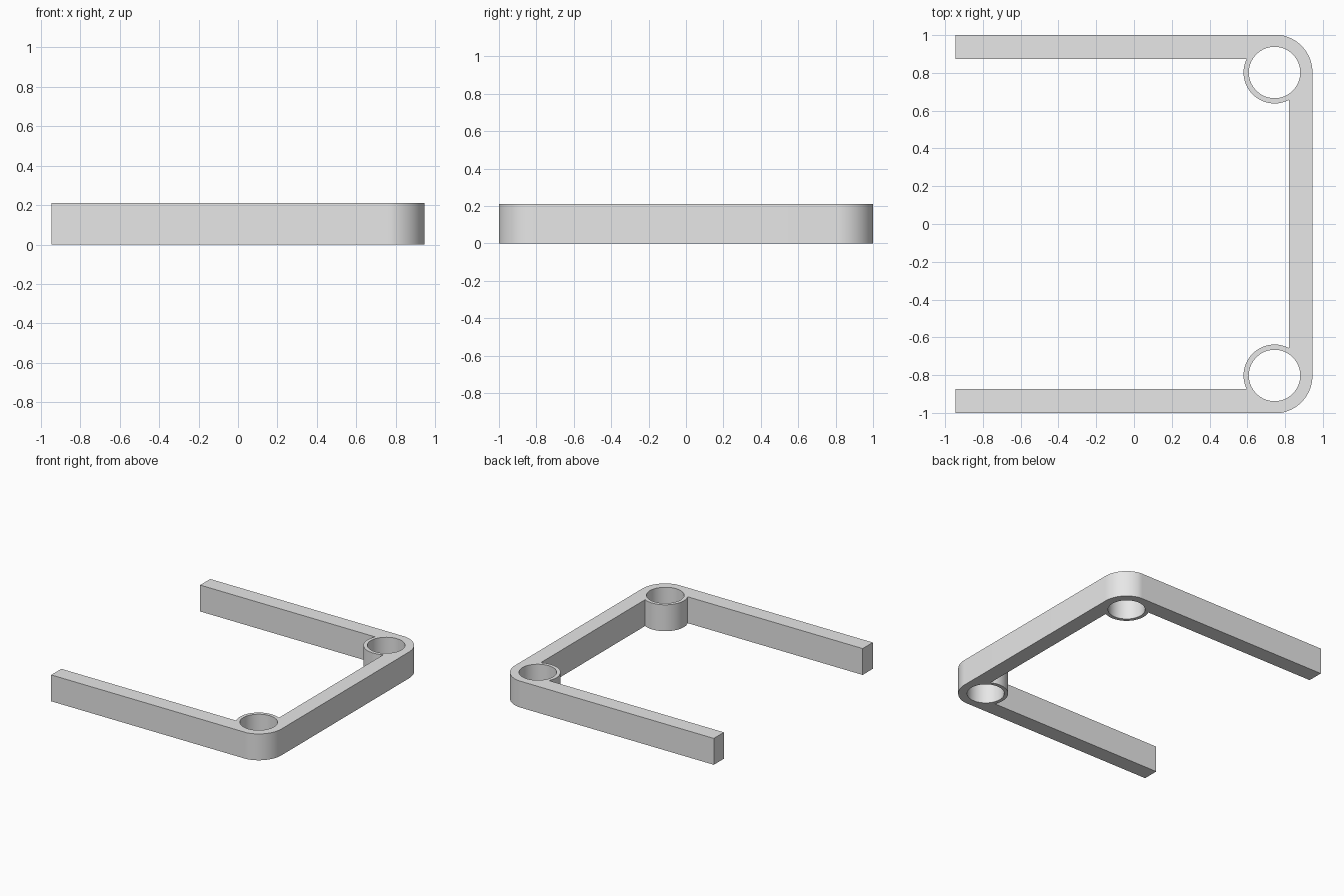
import bpy
from math import cos, sin, pi, sqrt, atan2

if "Cube" in bpy.data.objects:
    bpy.data.objects.remove(bpy.data.objects["Cube"], do_unlink=True)

HEIGHT = 0.21
END_X = -0.945            # free end of the arms
ARM_Y, SPINE_X = 0.873, 0.82   # inner faces of arm and spine
CX, CY = 0.744, 0.802     # centre of the corner socket
CORNER_R, RING_R, HOLE_R = 0.2, 0.164, 0.136

grey = bpy.data.materials.new("plain_grey")
grey.use_nodes = True
colour = (0.8, 0.8, 0.8, 1)
grey.diffuse_color = colour
grey.node_tree.nodes["Principled BSDF"].inputs["Base Color"].default_value = colour


def arc(radius, start, end, steps):
    return [(CX + radius * cos(start + (end - start) * i / steps),
             CY + radius * sin(start + (end - start) * i / steps))
            for i in range(steps + 1)]


def mirrored(points):
    return [(x, -y) for x, y in reversed(points)]


# Outline: arm, rounded corner, spine, and the socket wall bulging inwards
outer = [(END_X, ARM_Y), (END_X, 1.0)]
outer += [(min(x, 0.945), min(y, 1.0)) for x, y in arc(CORNER_R + 0.001, pi / 2, 0, 20)]
dx, dy = SPINE_X - CX, ARM_Y - CY
spine_angle = atan2(-sqrt(RING_R ** 2 - dx ** 2), dx)
arm_angle = atan2(dy, -sqrt(RING_R ** 2 - dy ** 2)) - 2 * pi
inner = arc(RING_R, spine_angle, arm_angle, 36)
outline = outer + mirrored(outer) + mirrored(inner) + inner

# Through holes of the two sockets
hole = arc(HOLE_R, 0, 2 * pi, 64)[:-1]

# Filled flat curve, extruded to the bracket height
curve = bpy.data.curves.new("bracket_profile", "CURVE")
curve.dimensions = "2D"
curve.fill_mode = "BOTH"
curve.extrude = HEIGHT / 2
for loop in (outline, hole, mirrored(hole)):
    spline = curve.splines.new("POLY")
    spline.points.add(len(loop) - 1)
    for point, (x, y) in zip(spline.points, loop):
        point.co = (x, y, HEIGHT / 2, 1)
    spline.use_cyclic_u = True

bracket = bpy.data.objects.new("bracket_frame", curve)
bpy.context.collection.objects.link(bracket)
bracket.location.z = HEIGHT / 2
bpy.ops.object.select_all(action="DESELECT")
bracket.select_set(True)
bpy.context.view_layer.objects.active = bracket
bpy.ops.object.convert(target="MESH")
bracket = bpy.context.object

# Weld the caps to the walls and stand the frame on the ground
bpy.ops.object.mode_set(mode="EDIT")
bpy.ops.mesh.select_all(action="SELECT")
bpy.ops.mesh.remove_doubles(threshold=0.0002)
bpy.ops.mesh.normals_make_consistent(inside=False)
bpy.ops.object.mode_set(mode="OBJECT")
bracket.location.z = -min(v.co.z for v in bracket.data.vertices)
bracket.data.materials.clear()
bracket.data.materials.append(grey)
bpy.ops.object.shade_smooth_by_angle(angle=pi / 6)
